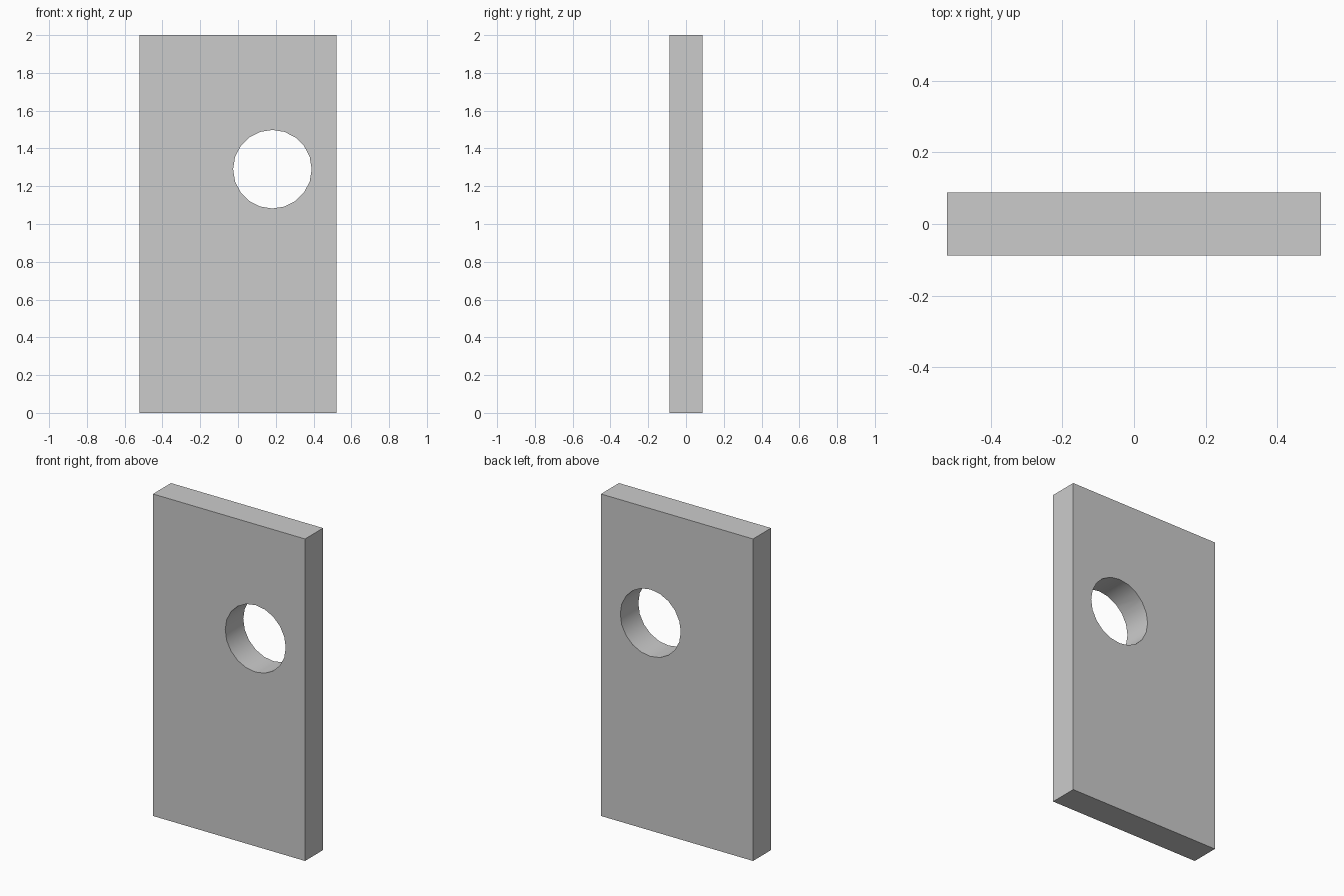
import bpy
import math

if "Cube" in bpy.data.objects:
    bpy.data.objects.remove(bpy.data.objects["Cube"])

WIDTH, DEPTH, HEIGHT = 1.045, 0.177, 2.0
HOLE_X, HOLE_Z, HOLE_R, HOLE_SIDES = 0.182, 1.29, 0.208, 20

# Upright slab
bpy.ops.mesh.primitive_cube_add(size=1, location=(0, 0, HEIGHT / 2))
panel = bpy.context.object
panel.name = "panel"
panel.scale = (WIDTH, DEPTH, HEIGHT)
bpy.ops.object.transform_apply(location=False, rotation=False, scale=True)

# Round hole cutter, running front to back
bpy.ops.mesh.primitive_cylinder_add(vertices=HOLE_SIDES, radius=HOLE_R, depth=DEPTH * 3,
                                    location=(HOLE_X, 0, HOLE_Z),
                                    rotation=(math.pi / 2, 0, 0))
cutter = bpy.context.object
cutter.name = "hole_cutter"
cutter.hide_render = True
cutter.display_type = 'WIRE'

# Cut the hole through the slab
cut = panel.modifiers.new("hole", 'BOOLEAN')
cut.operation = 'DIFFERENCE'
cut.solver = 'EXACT'
cut.object = cutter

# Smooth the hole wall, keep the slab edges sharp
bpy.ops.object.select_all(action='DESELECT')
panel.select_set(True)
bpy.context.view_layer.objects.active = panel
bpy.ops.object.modifier_apply(modifier=cut.name)
bpy.data.objects.remove(cutter, do_unlink=True)
bpy.ops.object.shade_smooth_by_angle(angle=math.radians(30))
